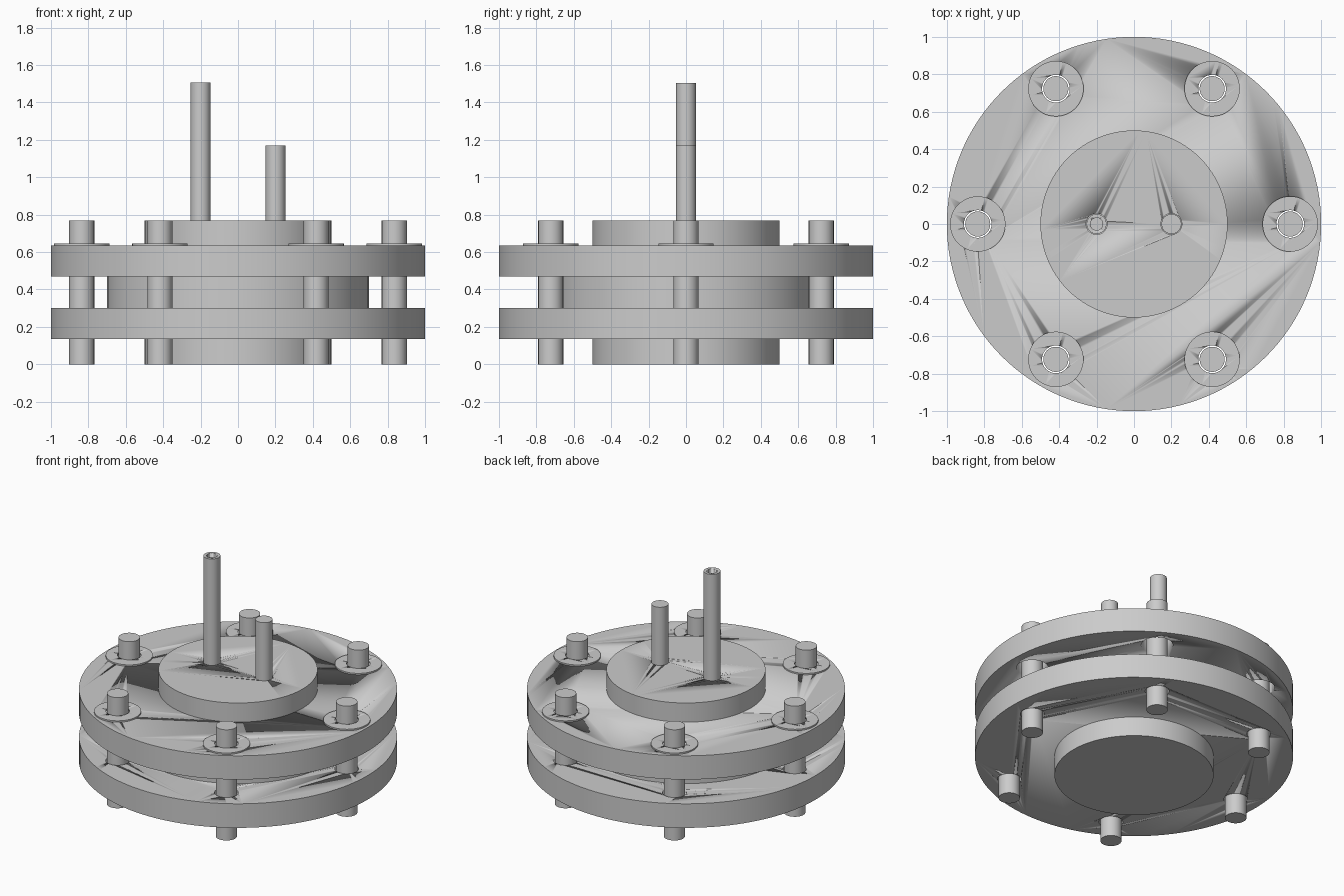
import bpy
import math

default = bpy.data.objects.get("Cube")
if default:
    bpy.data.objects.remove(default, do_unlink=True)

steel = bpy.data.materials.new("steel_grey")
steel.use_nodes = True
GREY = (0.6, 0.6, 0.6, 1)
steel.diffuse_color = GREY
steel.node_tree.nodes["Principled BSDF"].inputs["Base Color"].default_value = GREY

BOLT_CIRCLE = 0.835
bolt_spots = [(BOLT_CIRCLE * math.cos(math.radians(a)),
               BOLT_CIRCLE * math.sin(math.radians(a))) for a in range(0, 360, 60)]


def cylinder(name, radius, low, high, x=0, y=0, sides=48):
    bpy.ops.mesh.primitive_cylinder_add(
        vertices=sides, radius=radius, depth=high - low,
        location=(x, y, (low + high) / 2))
    ob = bpy.context.object
    ob.name = name
    ob.data.materials.append(steel)
    bpy.ops.object.shade_smooth_by_angle(angle=math.radians(30))
    return ob


def drill(target, spots, radius, low, high):
    """Cut round holes, then discard the cutters."""
    for x, y in spots:
        cutter = cylinder("hole_cutter", radius, low, high, x, y)
        cutter.hide_render = True
        mod = target.modifiers.new("hole", 'BOOLEAN')
        mod.operation = 'DIFFERENCE'
        mod.solver = 'EXACT'
        mod.object = cutter
        bpy.context.view_layer.objects.active = target
        bpy.ops.object.modifier_apply(modifier=mod.name)
        bpy.data.objects.remove(cutter, do_unlink=True)


# Two flanges with bolt holes; the upper ones are wider
lower_flange = cylinder("lower_flange", 1.0, 0.135, 0.302, sides=128)
drill(lower_flange, bolt_spots, 0.075, 0.1, 0.4)
upper_flange = cylinder("upper_flange", 1.0, 0.47, 0.635, sides=128)
drill(upper_flange, bolt_spots, 0.1, 0.4, 0.7)

# Hubs and the spacer between the flanges
cylinder("lower_hub", 0.5, 0, 0.135, sides=96)
cylinder("spacer_disc", 0.7, 0.302, 0.47, sides=96)
upper_hub = cylinder("upper_hub", 0.5, 0.635, 0.768, sides=96)
drill(upper_hub, [(-0.2, 0), (0.2, 0)], 0.056, 0.6, 0.8)

# Bolts and thin washers
for i, (x, y) in enumerate(bolt_spots):
    cylinder(f"bolt_{i + 1}", 0.067, 0, 0.768, x, y)
    washer = cylinder(f"washer_{i + 1}", 0.148, 0.635, 0.645, x, y)
    drill(washer, [(x, y)], 0.074, 0.6, 0.7)

# Hollow tall tube and solid short rod
tube = cylinder("tall_tube", 0.053, 0.635, 1.505, x=-0.2)
drill(tube, [(-0.2, 0)], 0.033, 0.65, 1.6)
cylinder("short_rod", 0.053, 0.635, 1.17, x=0.2)
